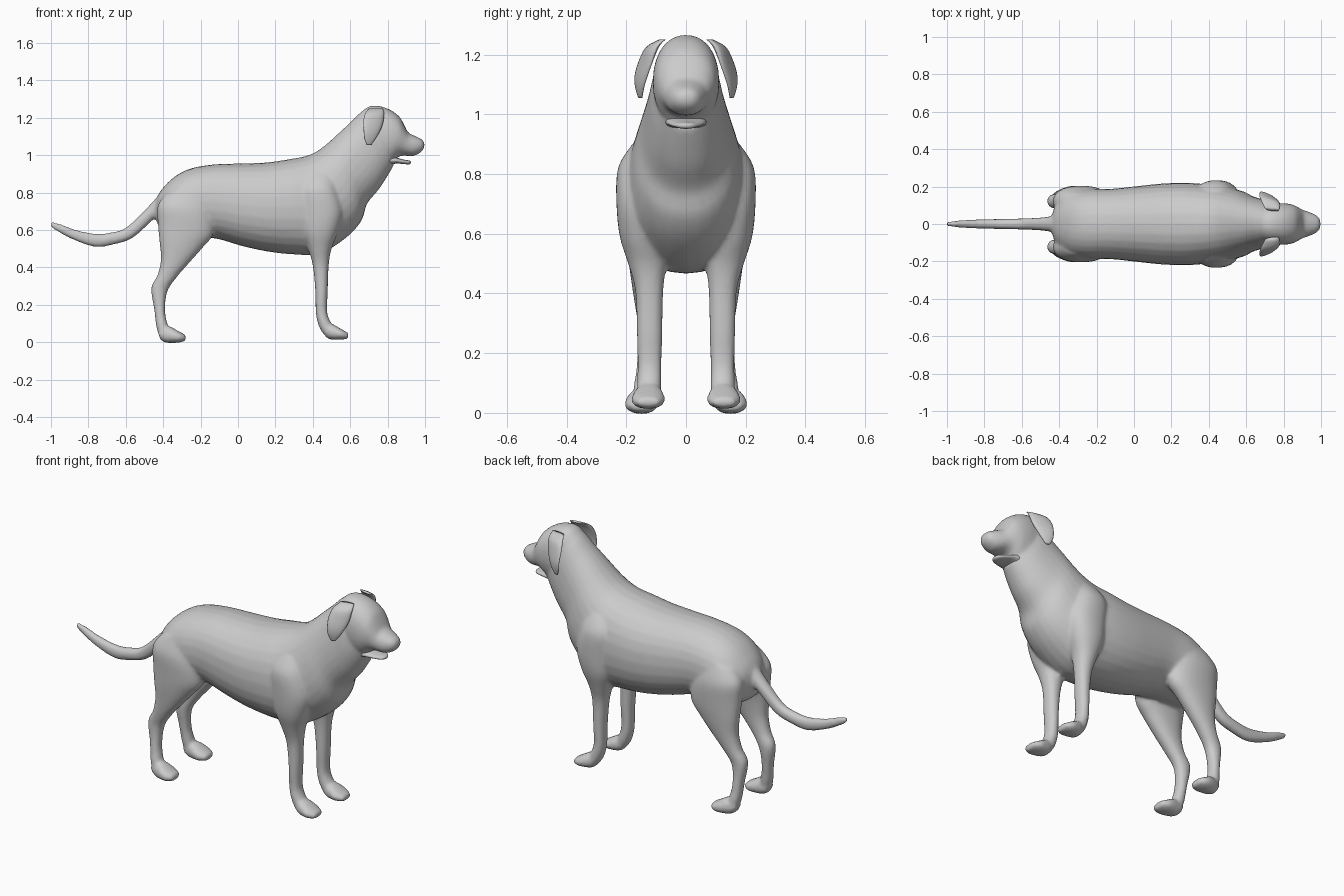
import bpy, bmesh, math
from mathutils import Vector


def spline(a, b, c, d, t):
    return [0.5 * (2*q + (r - p)*t + (2*p - 5*q + 4*r - s)*t*t + (3*q - p - 3*r + s)*t**3)
            for p, q, r, s in zip(a, b, c, d)]


def loft(bm, sections, side=1, n=28, steps=4, power=2.2):
    """Closed tube. Section: edge A (x, z), edge B (x, z), half width in y, y of A, y of B."""
    secs = [tuple(s) + (0, 0) if len(s) == 5 else tuple(s) + (s[5],) if len(s) == 6 else s
            for s in sections]
    k = len(secs)
    rows = []
    for i in range(k - 1):
        for j in range(steps):
            rows.append(spline(secs[max(i-1, 0)], secs[i], secs[i+1], secs[min(i+2, k-1)], j/steps))
    rows.append(secs[-1])
    rings = []
    for ax, az, bx, bz, w, ay, by in rows:
        a, b = Vector((ax, ay*side, az)), Vector((bx, by*side, bz))
        mid, half = (a + b) / 2, (a - b) / 2
        ring = []
        for j in range(n):
            c, s = math.cos(2*math.pi*j/n), math.sin(2*math.pi*j/n)
            c = math.copysign(abs(c)**(2/power), c)
            s = math.copysign(abs(s)**(2/power), s)
            ring.append(bm.verts.new(mid + half*c + Vector((0, w*s, 0))))
        rings.append(ring)
    faces = [bm.faces.new(rings[0]), bm.faces.new(rings[-1])]
    for r0, r1 in zip(rings, rings[1:]):
        for j in range(n):
            faces.append(bm.faces.new((r0[j], r0[(j+1) % n], r1[(j+1) % n], r1[j])))
    bmesh.ops.recalc_face_normals(bm, faces=faces)


def finish(name, bm):
    me = bpy.data.meshes.new(name)
    bm.to_mesh(me)
    bm.free()
    for p in me.polygons:
        p.use_smooth = True
    ob = bpy.data.objects.new(name, me)
    bpy.context.collection.objects.link(ob)
    return ob


# Torso and neck
torso = [(-.44, .76, -.44, .68, .04), (-.41, .815, -.42, .61, .11), (-.34, .885, -.36, .57, .165),
         (-.25, .93, -.25, .56, .185), (-.12, .952, -.12, .555, .188), (.02, .956, .02, .515, .203),
         (.16, .962, .16, .485, .217), (.28, .98, .30, .47, .22), (.36, .995, .44, .475, .21),
         (.42, 1.02, .58, .56, .195), (.48, 1.065, .66, .65, .175), (.54, 1.12, .69, .74, .152),
         (.60, 1.175, .755, .82, .132), (.65, 1.225, .80, .89, .118), (.69, 1.25, .835, .95, .10)]

# Skull and upper muzzle
head = [(.64, 1.2, .70, 1.0, .085), (.68, 1.25, .74, .96, .10), (.73, 1.266, .785, .95, .11),
        (.80, 1.25, .83, .965, .11), (.86, 1.21, .855, .99, .10), (.89, 1.16, .885, .998, .084),
        (.91, 1.122, .91, .996, .073), (.95, 1.102, .945, .998, .06), (.983, 1.085, .98, 1.018, .042),
        (.998, 1.065, .995, 1.038, .02)]

# Tail
tail = [(-.36, .85, -.33, .74, .05), (-.42, .79, -.395, .705, .045), (-.505, .70, -.46, .65, .036),
        (-.60, .612, -.565, .557, .03), (-.68, .587, -.665, .523, .028), (-.76, .58, -.76, .51, .026),
        (-.87, .602, -.86, .54, .023), (-.95, .632, -.94, .578, .018), (-1.0, .646, -1.0, .615, .01)]

# Front leg with shoulder, and paw
front_leg = [(.50, .90, .38, .90, .04, .14), (.53, .82, .33, .82, .078, .15),
             (.56, .70, .335, .70, .085, .148), (.535, .59, .345, .59, .08, .142),
             (.50, .50, .375, .50, .064, .13), (.485, .41, .40, .41, .047, .123),
             (.48, .28, .413, .28, .043, .122), (.477, .16, .417, .15, .040, .122),
             (.50, .10, .437, .075, .041, .123), (.52, .07, .47, .03, .04, .125)]
front_paw = [(.445, .085, .465, .035, .03, .123), (.50, .098, .49, .016, .048, .125),
             (.55, .072, .55, .014, .056, .127), (.59, .05, .59, .02, .034, .127)]

# Hind leg with thigh, and paw
hind_leg = [(-.20, .84, -.38, .80, .05, .115), (-.14, .71, -.43, .73, .08, .122),
            (-.13, .585, -.428, .63, .075, .126), (-.19, .505, -.42, .54, .062, .132),
            (-.265, .42, -.412, .445, .05, .132), (-.33, .345, -.43, .36, .042, .128),
            (-.378, .27, -.464, .29, .038, .122), (-.39, .17, -.447, .17, .034, .13),
            (-.375, .09, -.435, .075, .036, .14), (-.365, .07, -.41, .02, .036, .145)]
hind_paw = [(-.43, .06, -.415, .015, .03, .142), (-.37, .085, -.385, -.002, .046, .147),
            (-.32, .06, -.32, -.002, .056, .15), (-.28, .04, -.28, .008, .034, .15)]

# Body: every loft fused into one skin
bm = bmesh.new()
for part in (torso, head, tail):
    loft(bm, part)
for side in (1, -1):
    for part in (front_leg, front_paw, hind_leg, hind_paw):
        loft(bm, part, side)
body = finish("dog_body", bm)
m = body.modifiers.new("fuse", 'REMESH')
m.mode = 'VOXEL'
m.voxel_size = 0.009
m.use_smooth_shade = True
m = body.modifiers.new("soften", 'SMOOTH')
m.factor = 0.5
m.iterations = 6
m = body.modifiers.new("simplify", 'DECIMATE')
m.ratio = 0.3

# Lower jaw
bm = bmesh.new()
loft(bm, [(.78, 1.01, .79, .94, .07), (.84, .99, .84, .955, .066), (.885, .977, .885, .953, .048),
          (.915, .972, .912, .951, .03), (.925, .966, .923, .955, .012)], n=16)
finish("lower_jaw", bm)

# Hanging ears
ear = [(.775, 1.25, .70, 1.25, .01, .075, .085), (.782, 1.225, .68, 1.225, .017, .10, .125),
       (.775, 1.17, .67, 1.18, .014, .118, .153), (.755, 1.12, .672, 1.13, .012, .135, .168),
       (.735, 1.085, .675, 1.09, .01, .145, .166), (.712, 1.055, .688, 1.055, .006, .15, .156)]
for side, name in ((1, "ear_left"), (-1, "ear_right")):
    bm = bmesh.new()
    loft(bm, ear, side, n=14, steps=3)
    finish(name, bm)
